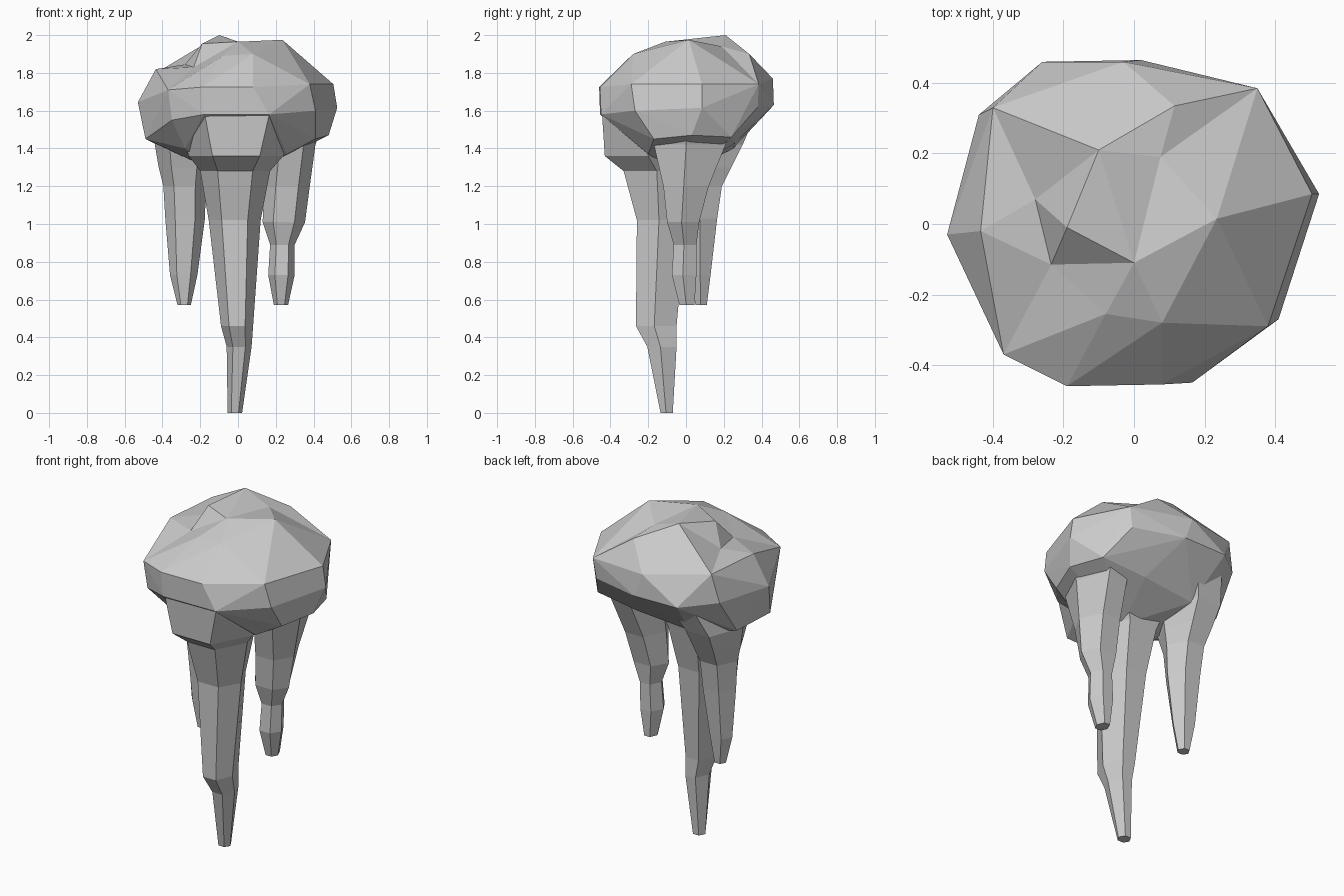
import bpy, bmesh


def finish(bm, name):
    bmesh.ops.recalc_face_normals(bm, faces=bm.faces)
    mesh = bpy.data.meshes.new(name)
    bm.to_mesh(mesh)
    bm.free()
    obj = bpy.data.objects.new(name, mesh)
    bpy.context.collection.objects.link(obj)
    return obj


# Rocky cap: faceted hull through a few rings, then dented on top
crown = [(-.10, .21, 2.0), (.235, .015, 1.975), (0, -.11, 1.965), (-.19, -.01, 1.955),
         (.08, -.28, 1.90), (-.08, -.255, 1.89), (.115, .335, 1.90)]
shoulder = [(-.435, -.02, 1.82), (-.40, .33, 1.82), (-.03, .46, 1.77), (.35, .385, 1.74),
            (.505, .085, 1.74), (.38, -.29, 1.74), (.08, -.455, 1.725),
            (-.19, -.46, 1.725), (-.37, -.37, 1.71)]
waist = [(-.53, -.03, 1.645), (-.44, .31, 1.65), (-.26, .46, 1.63), (.02, .465, 1.63),
         (.33, .38, 1.62), (.525, .085, 1.615), (.41, -.27, 1.60), (.165, -.45, 1.58),
         (-.18, -.455, 1.58), (-.35, -.36, 1.55)]
underside = [(-.49, -.10, 1.45), (-.45, .16, 1.43), (-.28, -.24, 1.40), (-.2, .25, 1.40),
             (.14, .26, 1.43), (.42, .24, 1.46), (.48, .03, 1.47), (.41, -.17, 1.45),
             (.26, -.2, 1.37), (-.1, -.1, 1.27), (.08, 0, 1.27)]
dents = [((-.235, -.115, 1.91), 1.83), ((-.28, .07, 1.925), 1.845), ((.075, .19, 2.0), 1.94)]

bm = bmesh.new()
for p in crown + shoulder + waist + underside:
    bm.verts.new(p)
dent_verts = [(bm.verts.new(p), z) for p, z in dents]
bmesh.ops.convex_hull(bm, input=bm.verts)
for v, z in dent_verts:
    if v.is_valid:
        v.co.z = z
bmesh.ops.delete(bm, geom=[v for v in bm.verts if not v.link_faces], context='VERTS')
bmesh.ops.dissolve_limit(bm, angle_limit=0.02, verts=bm.verts, edges=bm.edges)
finish(bm, "rock_cap")

# Hanging spikes: six-sided sections (x min, x max, y min, y max, z)
SECTION = [(-.5, -1), (.5, -1), (1, -.1), (.5, 1), (-.5, 1), (-1, -.1)]


def spike(name, sections):
    bm = bmesh.new()
    rings = []
    for x0, x1, y0, y1, z in sections:
        cx, cy, rx, ry = (x0 + x1) / 2, (y0 + y1) / 2, (x1 - x0) / 2, (y1 - y0) / 2
        rings.append([bm.verts.new((cx + a * rx, cy + b * ry, z)) for a, b in SECTION])
    for lo, hi in zip(rings, rings[1:]):
        for i in range(6):
            j = (i + 1) % 6
            bm.faces.new((lo[i], lo[j], hi[j], hi[i]))
    bm.faces.new(rings[0])
    bm.faces.new(rings[-1])
    return finish(bm, name)


spike("front_spike", [(-.35, .34, -.445, .10, 1.59), (-.26, .24, -.43, .08, 1.36),
                      (-.20, .17, -.33, .06, 1.28), (-.155, .12, -.26, 0, 1.02),
                      (-.09, .08, -.265, -.05, .46), (-.06, .072, -.205, -.05, .35),
                      (-.055, .022, -.135, -.07, 0)])
spike("left_spike", [(-.40, -.06, -.12, .37, 1.58), (-.44, -.13, -.09, .30, 1.42),
                     (-.42, -.15, -.05, .24, 1.30), (-.395, -.17, -.02, .19, 1.20),
                     (-.385, -.175, 0, .165, 1.03), (-.36, -.215, .03, .13, .73),
                     (-.32, -.25, .05, .11, .57)])
spike("right_spike", [(.15, .44, -.19, .24, 1.50), (.16, .41, -.17, .21, 1.42),
                      (.14, .38, -.12, .12, 1.20), (.13, .355, -.10, .07, 1.01),
                      (.17, .30, -.065, .055, .89), (.16, .30, -.075, .055, .73),
                      (.19, .265, -.035, .045, .57)])
